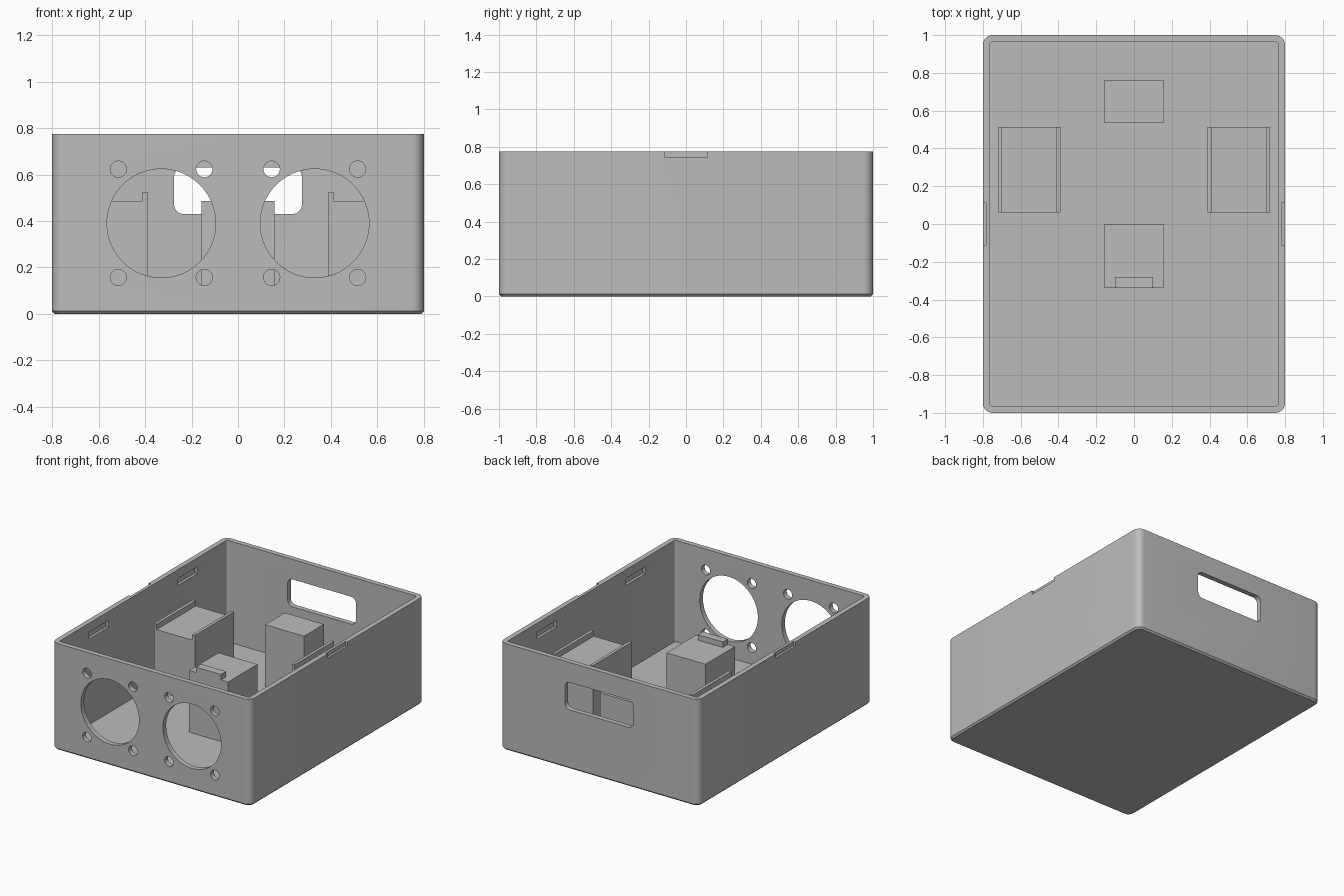
import bpy, bmesh
from math import pi, sin, cos

if "Cube" in bpy.data.objects:
    bpy.data.objects.remove(bpy.data.objects["Cube"], do_unlink=True)

HALF_X, HALF_Y, HEIGHT, WALL = 0.80, 1.0, 0.775, 0.037
SEAT = 0.485                      # top of the mounting blocks

grey = bpy.data.materials.new("grey plastic")
grey.use_nodes = True
grey.diffuse_color = (0.5, 0.5, 0.5, 1)
bsdf = next(n for n in grey.node_tree.nodes if n.type == 'BSDF_PRINCIPLED')
bsdf.inputs["Base Color"].default_value = grey.diffuse_color


def rounded(hx, hy, r, steps=8):
    """Outline of a rounded rectangle, counter-clockwise."""
    pts = []
    for q, (sx, sy) in enumerate([(1, 1), (-1, 1), (-1, -1), (1, -1)]):
        for i in range(steps + 1):
            a = (q + i / steps) * pi / 2
            pts.append((sx * (hx - r) + r * cos(a), sy * (hy - r) + r * sin(a)))
    return pts


def loft(name, rings):
    """Skin a row of equal rings of 3D points and cap both ends."""
    bm = bmesh.new()
    rows = [[bm.verts.new(p) for p in ring] for ring in rings]
    n = len(rows[0])
    for a, b in zip(rows, rows[1:]):
        for i in range(n):
            j = (i + 1) % n
            bm.faces.new((a[i], a[j], b[j], b[i]))
    bm.faces.new(rows[0][::-1])
    bm.faces.new(rows[-1])
    bmesh.ops.recalc_face_normals(bm, faces=bm.faces)
    mesh = bpy.data.meshes.new(name)
    bm.to_mesh(mesh)
    bm.free()
    mesh.materials.append(grey)
    obj = bpy.data.objects.new(name, mesh)
    bpy.context.collection.objects.link(obj)
    return obj


def along_y(name, outline, y0, y1):
    """Extrude an x-z outline from y0 to y1."""
    return loft(name, [[(x, y, z) for x, z in outline] for y in (y0, y1)])


def box(name, x0, x1, y0, y1, z0, z1):
    return along_y(name, [(x0, z0), (x1, z0), (x1, z1), (x0, z1)], y0, y1)


# Open tray: chamfered underside, outer wall, rim, inner wall, floor
def level(inset, radius, z):
    return [(x, y, z) for x, y in rounded(HALF_X - inset, HALF_Y - inset, radius)]


tray = loft("tray", [level(0.012, 0.04, 0), level(0, 0.052, 0.012),
                     level(0, 0.052, HEIGHT), level(WALL, 0.012, HEIGHT),
                     level(WALL, 0.012, WALL)])

cutters = []


def round_hole(x, z, r, n):
    ring = [(x + r * cos(2 * pi * i / n), z + r * sin(2 * pi * i / n)) for i in range(n)]
    cutters.append(along_y("hole_cutter", ring, -1.05, -0.9))


for s in (-1, 1):
    # Two large round openings, each with four screw holes
    cx, cz = s * 0.33, 0.39
    round_hole(cx, cz, 0.234, 80)
    for dx in (-0.185, 0.185):
        for dz in (-0.233, 0.233):
            round_hole(cx + dx, cz + dz, 0.035, 32)
    # Notch in the outer rim
    x0, x1 = sorted((s * 0.784, s * 0.85))
    cutters.append(box("notch_cutter", x0, x1, -0.115, 0.115, 0.745, 0.85))
    # Shallow lid-catch slots inside the long walls
    x0, x1 = sorted((s * 0.74, s * 0.783))
    for y in (-0.51, 0.51):
        cutters.append(box("catch_cutter", x0, x1, y - 0.112, y + 0.112, 0.66, 0.71))

# Rounded slot through the rear wall
slot = [(x, z + 0.53) for x, z in rounded(0.275, 0.1, 0.04)]
cutters.append(along_y("slot_cutter", slot, 0.9, 1.05))

bpy.context.view_layer.objects.active = tray
for cutter in cutters:
    mod = tray.modifiers.new("cut", 'BOOLEAN')
    mod.operation = 'DIFFERENCE'
    mod.solver = 'EXACT'
    mod.object = cutter
    bpy.ops.object.modifier_apply(modifier=mod.name)
    bpy.data.objects.remove(cutter, do_unlink=True)

bpy.ops.object.select_all(action='DESELECT')
tray.select_set(True)
bpy.ops.object.shade_smooth_by_angle(angle=pi / 6)

# Side blocks with a raised lip along both edges
BASE, LIP, HALF = WALL - 0.005, 0.525, 0.165
for s, side in ((-1, "right"), (1, "left")):
    half = [(HALF, BASE), (HALF, LIP), (HALF - 0.022, LIP), (HALF - 0.022, SEAT)]
    profile = half + [(-x, z) for x, z in reversed(half)]
    along_y(side + "_block", [(x + s * 0.555, z) for x, z in profile], 0.062, 0.513)

# Centre blocks, the front one with a short stop
box("rear_block", -0.157, 0.157, 0.535, 0.763, BASE, SEAT)
box("front_block", -0.157, 0.157, -0.338, 0.0, BASE, SEAT)
box("front_block_stop", -0.1, 0.1, -0.338, -0.28, SEAT - 0.01, LIP)
